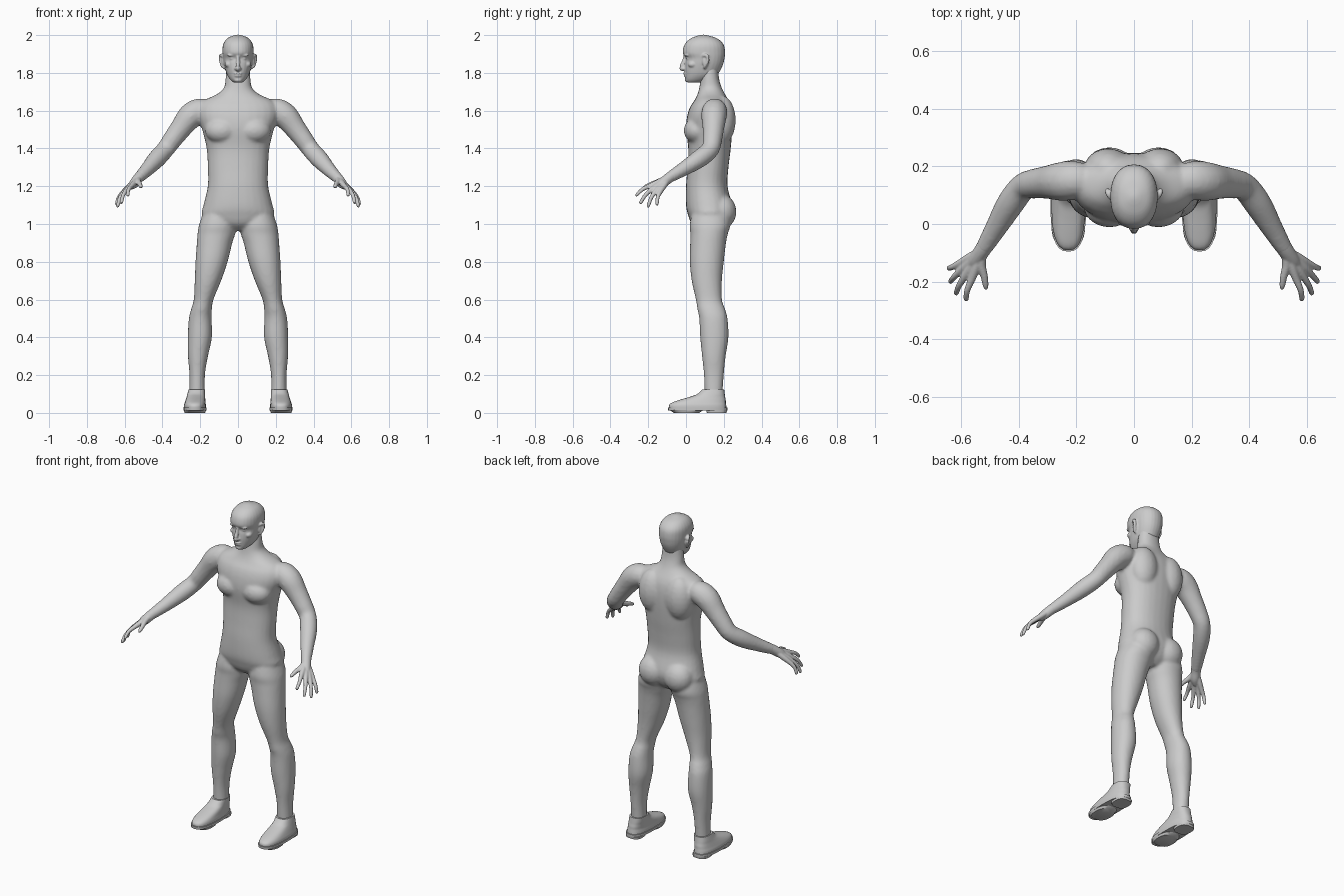
import bpy, bmesh, math
from mathutils import Vector, Matrix

SEG = 28


def spline(rows, steps=4):
    """Catmull-Rom interpolation of rows of numbers."""
    p = [rows[0]] + list(rows) + [rows[-1]]
    out = []
    for i in range(1, len(p) - 2):
        for k in range(steps):
            t = k / steps
            out.append([0.5 * (2 * b + (c - a) * t + (2 * a - 5 * b + 4 * c - d) * t * t
                               + (3 * b - a - 3 * c + d) * t ** 3)
                        for a, b, c, d in zip(*p[i - 1:i + 3])])
    return out + [list(rows[-1])]


def skin(bm, rings):
    """Close a stack of point rings into a solid."""
    vs = [[bm.verts.new(p) for p in r] for r in rings]
    for a, b in zip(vs, vs[1:]):
        for i in range(len(a)):
            j = (i + 1) % len(a)
            bm.faces.new((a[i], a[j], b[j], b[i]))
    bm.faces.new(vs[0])
    bm.faces.new(vs[-1])


def stack(bm, rows, n=2.2, s=1, steps=4):
    """Horizontal sections: (z, x centre, half width, y front, y back)."""
    rings = []
    for z, cx, hw, yf, yb in spline(rows, steps):
        ring = []
        for i in range(SEG):
            a = 2 * math.pi * i / SEG
            c, q = math.cos(a), math.sin(a)
            ring.append((s * (cx + hw * math.copysign(abs(c) ** (2 / n), c)),
                         (yf + yb) / 2 + (yb - yf) / 2 * math.copysign(abs(q) ** (2 / n), q), z))
        rings.append(ring)
    skin(bm, rings)


def tube(bm, rows, s=1):
    """Round limb along a path of (x, y, z, radius)."""
    pts = spline(rows)
    rings = []
    for i, (x, y, z, r) in enumerate(pts):
        d = Vector(pts[min(i + 1, len(pts) - 1)][:3]) - Vector(pts[max(i - 1, 0)][:3])
        q = d.to_track_quat('Z', 'Y')
        ring = []
        for k in range(16):
            a = math.pi * k / 8
            v = Vector((x, y, z)) + q @ Vector((r * math.cos(a), r * math.sin(a), 0))
            ring.append((s * v.x, v.y, v.z))
        rings.append(ring)
    skin(bm, rings)


def blob(bm, c, r, s=1):
    m = Matrix.Translation((s * c[0], c[1], c[2])) @ Matrix.Diagonal((*r, 1))
    bmesh.ops.create_uvsphere(bm, u_segments=20, v_segments=12, radius=1, matrix=m)


def finish(bm, name, voxel=0, smooth=4):
    """Make the object; a voxel size fuses overlapping forms into one skin."""
    bmesh.ops.recalc_face_normals(bm, faces=bm.faces)
    me = bpy.data.meshes.new(name)
    bm.to_mesh(me)
    bm.free()
    ob = bpy.data.objects.new(name, me)
    bpy.context.collection.objects.link(ob)
    if voxel:
        m = ob.modifiers.new("fuse", 'REMESH')
        m.mode, m.voxel_size, m.use_smooth_shade = 'VOXEL', voxel, True
        m = ob.modifiers.new("relax", 'SMOOTH')
        m.factor, m.iterations = 0.5, smooth
    else:
        bpy.context.view_layer.objects.active = ob
        ob.select_set(True)
        bpy.ops.object.shade_smooth_by_angle(angle=math.radians(40))
        ob.select_set(False)
    return ob


# Torso and neck
bm = bmesh.new()
stack(bm, [(.965, 0, .05, .07, .18), (1.0, 0, .15, .03, .22), (1.05, 0, .192, .01, .243),
           (1.1, 0, .183, .0, .245), (1.2, 0, .16, .0, .22), (1.3, 0, .16, .008, .225),
           (1.4, 0, .166, .012, .237), (1.5, 0, .19, .0, .245), (1.57, 0, .212, .006, .245),
           (1.62, 0, .208, .022, .238), (1.655, 0, .18, .045, .225), (1.685, 0, .115, .06, .208),
           (1.72, 0, .075, .07, .19), (1.77, 0, .066, .078, .175), (1.84, 0, .06, .085, .17)])
for s in (1, -1):
    # Chest, shoulder blades and buttocks
    blob(bm, (.085, .06, 1.495), (.09, .072, .07), s)
    blob(bm, (.09, .19, 1.55), (.085, .073, .13), s)
    blob(bm, (.085, .19, 1.065), (.088, .077, .09), s)
    # Arm
    tube(bm, [(.15, .15, 1.6, .05), (.2, .152, 1.6, .066), (.25, .148, 1.572, .068),
              (.30, .145, 1.51, .058), (.345, .14, 1.45, .052), (.385, .128, 1.395, .048),
              (.43, .07, 1.345, .048), (.48, -.015, 1.29, .038), (.525, -.09, 1.245, .029)], s)
    # Leg
    stack(bm, [(1.1, .1, .07, .04, .22), (1.0, .108, .097, .02, .235), (.95, .114, .1, .023, .222),
               (.9, .124, .094, .022, .212), (.8, .14, .085, .02, .2), (.7, .159, .07, .03, .19),
               (.6, .182, .052, .052, .19), (.55, .193, .055, .06, .207), (.5, .2, .06, .07, .22),
               (.4, .202, .064, .075, .225), (.3, .212, .053, .085, .21), (.2, .216, .041, .095, .2),
               (.08, .216, .041, .1, .192)], 2.1, s)
finish(bm, "body", .009, 5)

# Head
bm = bmesh.new()
stack(bm, [(1.75, 0, .026, .006, .08), (1.765, 0, .042, -.003, .12), (1.79, 0, .058, -.006, .165),
           (1.82, 0, .068, -.008, .185), (1.85, 0, .075, -.006, .198), (1.878, 0, .079, -.002, .204),
           (1.905, 0, .082, -.017, .207), (1.94, 0, .081, -.012, .203), (1.965, 0, .072, .003, .188),
           (1.985, 0, .054, .03, .16), (1.997, 0, .027, .063, .122), (2.002, 0, .008, .085, .1)])
tube(bm, [(0, -.004, 1.895, .008), (0, -.012, 1.86, .01), (0, -.023, 1.828, .013), (0, -.012, 1.815, .01)])
blob(bm, (0, -.006, 1.797), (.023, .009, .005))
blob(bm, (0, -.004, 1.785), (.02, .009, .006))
blob(bm, (0, .008, 1.762), (.022, .014, .012))
for s in (1, -1):
    blob(bm, (.011, -.013, 1.822), (.008, .01, .008), s)     # nostril
    blob(bm, (.031, .016, 1.876), (.015, .015, .009), s)     # eye
    blob(bm, (.034, .004, 1.893), (.024, .012, .006), s)     # brow
    blob(bm, (.05, .035, 1.845), (.02, .025, .018), s)       # cheekbone
    tube(bm, [(.07, .1, 1.825, .006), (.083, .1, 1.835, .008), (.091, .115, 1.865, .009),
              (.092, .112, 1.89, .009), (.085, .095, 1.892, .008), (.075, .088, 1.88, .006)], s)  # ear
    blob(bm, (.08, .103, 1.86), (.009, .017, .03), s)
finish(bm, "head", .0045, 3)

# Hands: knuckle and tip of each finger
fingers = [((.562, -.188, 1.203), (.585, -.267, 1.15)), ((.583, -.175, 1.188), (.62, -.245, 1.108)),
           ((.597, -.157, 1.177), (.64, -.203, 1.09)), ((.604, -.136, 1.172), (.646, -.155, 1.1))]
for s, side in ((1, "left"), (-1, "right")):
    bm = bmesh.new()
    wrist = Vector((.527, -.092, 1.243))
    tube(bm, [(.51, -.065, 1.26, .03), (*wrist, .028), (.55, -.125, 1.215, .026), (.572, -.148, 1.195, .016)], s)
    for knuckle, tip in fingers:
        k, t = Vector(knuckle), Vector(tip)
        mid = k.lerp(t, .5) + Vector((.006, -.004, .006))
        tube(bm, [(*wrist.lerp(k, .15), .016), (*wrist.lerp(k, .6), .016), (*k, .0135), (*mid, .0105),
                  (*k.lerp(t, .92), .009), (*t, .004)], s)
    tube(bm, [(*wrist, .018), (.53, -.14, 1.226, .016), (.52, -.182, 1.212, .0125),
              (.515, -.215, 1.198, .01), (.513, -.228, 1.194, .004)], s)
    finish(bm, side + "_hand", .004, 4)

    # Shoe upper
    bm = bmesh.new()
    stack(bm, [(.02, .228, .058, -.09, .215), (.04, .228, .058, -.09, .213), (.055, .227, .055, -.073, .211),
               (.07, .225, .052, -.03, .21), (.085, .223, .049, .02, .207), (.1, .221, .047, .06, .205),
               (.125, .218, .044, .088, .202)], 2.5, s)
    finish(bm, side + "_shoe")

    # Sole with welt, forefoot pad and heel
    bm = bmesh.new()
    stack(bm, [(.012, .228, .061, -.094, .219), (.028, .228, .062, -.096, .22)], 2.6, s, 1)
    stack(bm, [(0, .228, .054, -.065, .07), (.014, .228, .059, -.085, .09)], 2.5, s, 1)
    stack(bm, [(0, .226, .048, .11, .214), (.014, .226, .05, .108, .217)], 2.8, s, 1)
    finish(bm, side + "_sole")
